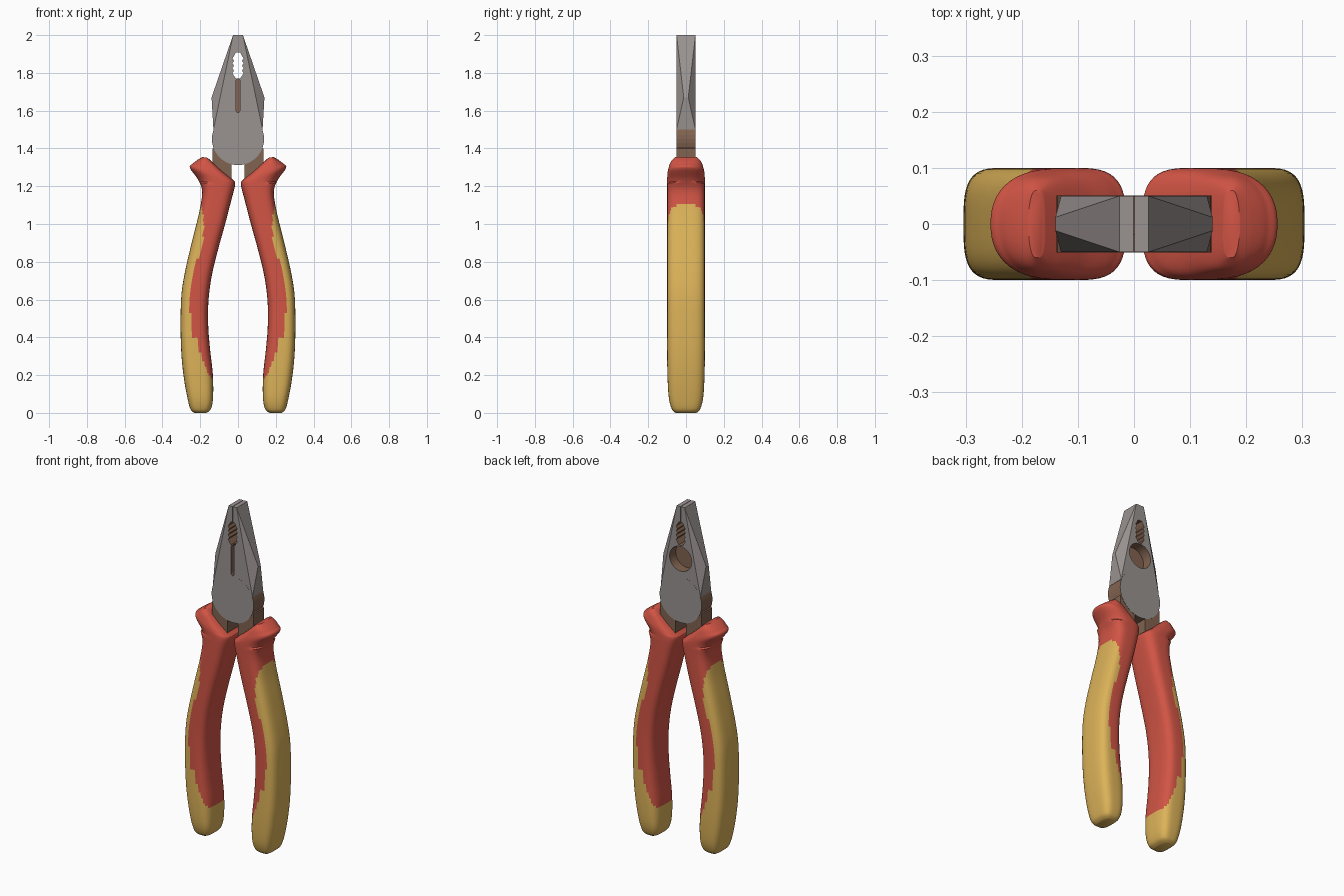
import bpy, bmesh
from math import cos, sin, pi
from mathutils import Vector

cube = bpy.data.objects.get("Cube")
if cube:
    bpy.data.objects.remove(cube, do_unlink=True)


def material(name, rgb):
    m = bpy.data.materials.new(name)
    m.use_nodes = True
    m.diffuse_color = (*rgb, 1)
    m.node_tree.nodes["Principled BSDF"].inputs["Base Color"].default_value = (*rgb, 1)
    return m


STEEL = material("grey_steel", (0.32, 0.29, 0.28))
BROWN = material("brown_metal", (0.22, 0.125, 0.08))
RED = material("red_grip", (0.64, 0.09, 0.06))
YELLOW = material("yellow_grip", (0.72, 0.45, 0.1))


def finish(bm, name, mats, rule=None):
    """Turn a bmesh into an object; rule picks the material index per face."""
    bmesh.ops.recalc_face_normals(bm, faces=bm.faces)
    if rule:
        for f in bm.faces:
            f.material_index = rule(f)
    me = bpy.data.meshes.new(name)
    bm.to_mesh(me)
    bm.free()
    ob = bpy.data.objects.new(name, me)
    bpy.context.collection.objects.link(ob)
    for m in mats:
        me.materials.append(m)
    return ob


def prism(name, outline, y0, y1, mats, rule=None):
    """Extrude an (x, z) outline from y0 to y1."""
    bm = bmesh.new()
    face = bm.faces.new([bm.verts.new((x, y0, z)) for x, z in outline])
    ext = bmesh.ops.extrude_face_region(bm, geom=[face])
    verts = [v for v in ext["geom"] if isinstance(v, bmesh.types.BMVert)]
    bmesh.ops.translate(bm, verts=verts, vec=(0, y1 - y0, 0))
    return finish(bm, name, mats, rule)


def circle(z, r, n):
    return [(r * cos(2 * pi * i / n), z + r * sin(2 * pi * i / n)) for i in range(n)]


def mirrored(half):
    return half + [(-x, z) for x, z in reversed(half)]


def activate(ob):
    bpy.ops.object.select_all(action="DESELECT")
    ob.select_set(True)
    bpy.context.view_layer.objects.active = ob


# Faceted jaws
bm = bmesh.new()
for x, y, z in ((0.026, 0.05, 2), (0.14, 0.012, 1.67), (0.13, 0.05, 1.5)):
    for sx in (-1, 1):
        for sy in (-1, 1):
            bm.verts.new((sx * x, sy * y, z))
bmesh.ops.convex_hull(bm, input=bm.verts[:])
bmesh.ops.dissolve_limit(bm, angle_limit=0.01, verts=bm.verts[:], edges=bm.edges[:])
jaws = finish(bm, "jaws", [STEEL, BROWN])

# Toothed opening, front slot, rear round recess and the seam at the tip
teeth = [(0.012, 1.77)] + [(0.03 if i % 2 else 0.021, 1.785 + 0.0131 * i) for i in range(9)]
teeth.append((0.012, 1.907))
slot = [(0.004, 1.59), (0.01, 1.6), (0.01, 1.76), (0.004, 1.77)]
seam = [(0.001, 1.9), (0.001, 2.05)]
cuts = ((mirrored(teeth), -0.1, 0.1), (mirrored(slot), -0.1, -0.02),
        (circle(1.69, 0.073, 32), -0.008, 0.1), (mirrored(seam), -0.1, 0.1))
for outline, y0, y1 in cuts:
    cutter = prism("cutter", outline, y0, y1, [STEEL, BROWN], lambda f: 1)
    cutter.hide_render = True
    mod = jaws.modifiers.new("cut", "BOOLEAN")
    mod.operation, mod.solver, mod.object = "DIFFERENCE", "EXACT", cutter
    activate(jaws)
    bpy.ops.object.modifier_apply(modifier=mod.name)
    bpy.data.objects.remove(cutter, do_unlink=True)

# Round pivot joint with brown rim
prism("pivot_joint", circle(1.45, 0.138, 40), -0.0505, 0.0505, [STEEL, BROWN],
      lambda f: 0 if abs(f.normal.y) > 0.5 else 1)

# Handle stations: inner x, z, outer x, z, half depth
STATIONS = [
    (0.168, 0.0, 0.232, 0.0, 0.055), (0.144, 0.02, 0.252, 0.02, 0.075),
    (0.132, 0.08, 0.268, 0.08, 0.091), (0.133, 0.2, 0.286, 0.18, 0.098),
    (0.147, 0.33, 0.299, 0.3, 0.1), (0.157, 0.45, 0.304, 0.45, 0.1),
    (0.157, 0.58, 0.3, 0.62, 0.1), (0.14, 0.72, 0.28, 0.75, 0.1),
    (0.104, 0.87, 0.243, 0.91, 0.1), (0.068, 1.0, 0.206, 1.06, 0.1),
    (0.037, 1.12, 0.19, 1.17, 0.1), (0.015, 1.21, 0.212, 1.235, 0.1),
    (0.028, 1.235, 0.255, 1.298, 0.098), (0.08, 1.277, 0.237, 1.322, 0.091),
    (0.125, 1.318, 0.212, 1.341, 0.08), (0.16, 1.35, 0.188, 1.355, 0.06),
]
# Colour border: height, x beyond which the grip is yellow
BORDER = [(0.17, 0.12), (0.2, 0.155), (0.39, 0.228), (0.55, 0.254),
          (0.7, 0.243), (0.94, 0.182), (1.03, 0.182), (1.12, 0.2)]


def grip_colour(f):
    c = f.calc_center_median()
    if c.z < BORDER[0][0]:
        return 1
    for (z0, x0), (z1, x1) in zip(BORDER, BORDER[1:]):
        if z0 <= c.z < z1:
            return int(abs(c.x) > x0 + (x1 - x0) * (c.z - z0) / (z1 - z0))
    return 0


def spline(rows, steps):
    """Catmull-Rom interpolation through the stations."""
    rows = [Vector(r) for r in rows]
    out = []
    for i in range(len(rows) - 1):
        a, b, c, d = (rows[min(max(i + k, 0), len(rows) - 1)] for k in (-1, 0, 1, 2))
        for s in range(steps):
            t = s / steps
            out.append(b + (c - a) * (t / 2) + (a * 2 - b * 5 + c * 4 - d) * (t * t / 2)
                       + (b * 3 - a - c * 3 + d) * (t ** 3 / 2))
    return out + [rows[-1]]


def power(v, p):
    return abs(v) ** (2 / p) * (1 if v >= 0 else -1)


def handle(name, side, n=48):
    bm = bmesh.new()
    rings = []
    for xi, zi, xo, zo, depth in spline(STATIONS, 8):
        ring = []
        for k in range(n):
            a = 2 * pi * (k + 0.5) / n
            # The guard is rounder on its outer side
            p = 2.3 if zo > 1.22 and cos(a) > 0 else 3.4
            t = 0.5 + power(cos(a), p) / 2
            ring.append(bm.verts.new((side * (xi + (xo - xi) * t), depth * power(sin(a), p),
                                      zi + (zo - zi) * t)))
        rings.append(ring)
    for r0, r1 in zip(rings, rings[1:]):
        for k in range(n):
            j = (k + 1) % n
            bm.faces.new((r0[k], r0[j], r1[j], r1[k]))
    bm.faces.new(rings[0])
    bm.faces.new(rings[-1])
    ob = finish(bm, name, [RED, YELLOW], grip_colour)
    activate(ob)
    bpy.ops.object.shade_smooth_by_angle(angle=0.7)


# Grips and the metal shanks joining them to the pivot
SHANK = [(0.035, 1.18), (0.035, 1.34), (0.09, 1.42), (0.136, 1.4), (0.136, 1.25), (0.1, 1.15)]
for label, side in (("left", 1), ("right", -1)):
    handle(label + "_handle", side)
    prism(label + "_shank", [(side * x, z) for x, z in SHANK], -0.049, 0.049, [BROWN])
